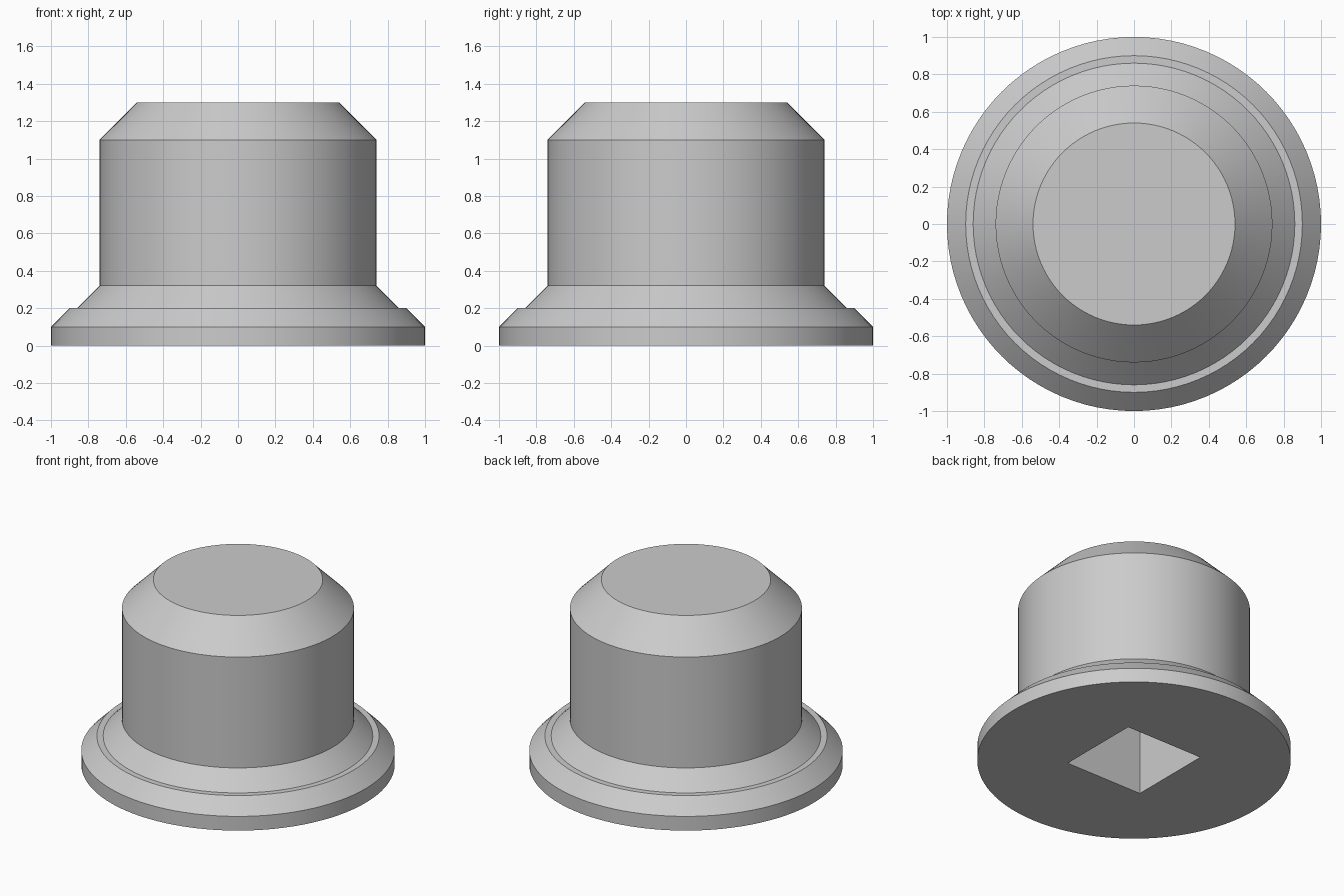
import bpy
import bmesh
import math

cube = bpy.data.objects.get("Cube")
if cube:
    bpy.data.objects.remove(cube, do_unlink=True)

SEGMENTS = 96
SOCKET_HALF = 0.3
SOCKET_DEPTH = 1.0

# Outer profile as (radius, height), from the base rim to the crown
PROFILE = [(1.0, 0.0), (1.0, 0.1), (0.9, 0.2), (0.86, 0.2),
           (0.74, 0.32), (0.74, 1.1), (0.54, 1.3)]


def add_loop(bm, count, radius, z, turn=0.0):
    """Closed ring of vertices; returns the vertices in order."""
    step = 2 * math.pi / count
    return [bm.verts.new((radius * math.cos(turn + i * step),
                          radius * math.sin(turn + i * step), z))
            for i in range(count)]


def skin(bm, lower, upper):
    """Quads between two rings of equal count."""
    n = len(lower)
    for i in range(n):
        j = (i + 1) % n
        bm.faces.new((lower[i], lower[j], upper[j], upper[i]))


bm = bmesh.new()

# Turned body with flanged foot and chamfered crown
rings = [add_loop(bm, SEGMENTS, r, z) for r, z in PROFILE]
for low, high in zip(rings, rings[1:]):
    skin(bm, low, high)
bm.faces.new(rings[-1])

# Blind square socket in the underside
corner = SOCKET_HALF * math.sqrt(2)
mouth = add_loop(bm, 4, corner, 0.0, math.pi / 4)
roof = add_loop(bm, 4, corner, SOCKET_DEPTH, math.pi / 4)
skin(bm, mouth, roof)
bm.faces.new(roof)

# Flat underside around the socket mouth
border = [e for e in bm.edges if e.is_boundary]
bmesh.ops.triangle_fill(bm, use_beauty=True, use_dissolve=False, edges=border)
bmesh.ops.recalc_face_normals(bm, faces=bm.faces[:])

mesh = bpy.data.meshes.new("knob_body")
bm.to_mesh(mesh)
bm.free()
knob = bpy.data.objects.new("knob_body", mesh)
bpy.context.collection.objects.link(knob)

# Single plain grey material
grey = bpy.data.materials.new("plain grey")
grey.use_nodes = True
colour = (0.6, 0.6, 0.6, 1.0)
grey.diffuse_color = colour
for node in grey.node_tree.nodes:
    if node.type == "BSDF_PRINCIPLED":
        node.inputs["Base Color"].default_value = colour
mesh.materials.append(grey)

# Smooth round walls, crisp profile edges
bpy.ops.object.select_all(action="DESELECT")
knob.select_set(True)
bpy.context.view_layer.objects.active = knob
bpy.ops.object.shade_smooth_by_angle(angle=math.radians(30))
